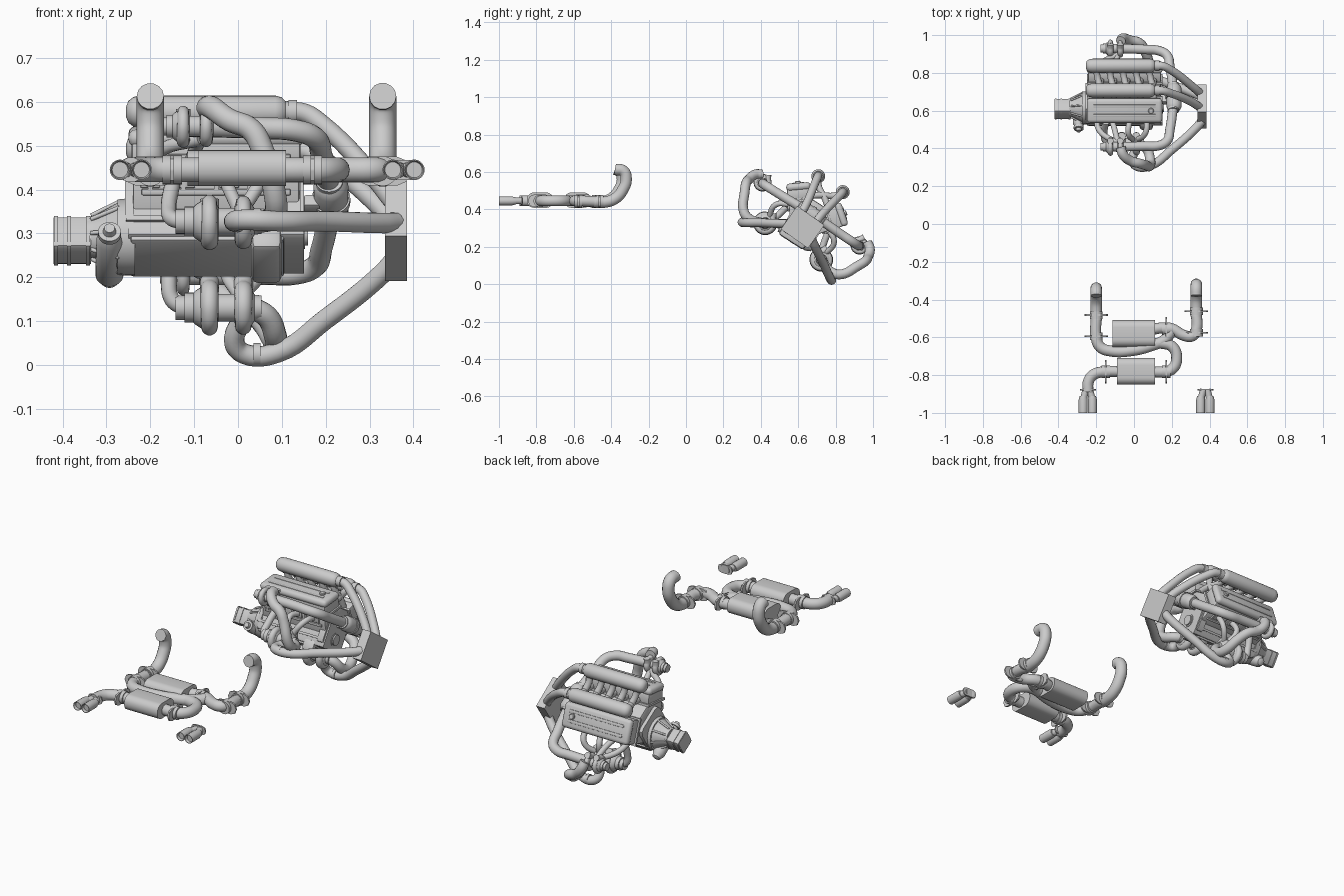
import bpy, bmesh, math
from mathutils import Matrix, Vector

if "Cube" in bpy.data.objects:
    bpy.data.objects.remove(bpy.data.objects["Cube"])

parts = []


def finish(name, bm, loc=(0, 0, 0), rx=0.0):
    bmesh.ops.recalc_face_normals(bm, faces=bm.faces[:])
    me = bpy.data.meshes.new(name)
    bm.to_mesh(me)
    bm.free()
    ob = bpy.data.objects.new(name, me)
    ob.matrix_basis = Matrix.Translation(loc) @ Matrix.Rotation(rx, 4, 'X')
    bpy.context.collection.objects.link(ob)
    parts.append(ob)
    return ob


def box(name, loc, size, bevel=0.0, rx=0.0, axis=None, seg=2):
    """Box; bevels every edge, or only those parallel to one axis."""
    bm = bmesh.new()
    bmesh.ops.create_cube(bm, size=1)
    bmesh.ops.scale(bm, vec=size, verts=bm.verts)
    if bevel:
        es = [e for e in bm.edges if axis is None or
              abs((e.verts[0].co - e.verts[1].co).normalized()[axis]) > 0.9]
        bmesh.ops.bevel(bm, geom=es, offset=bevel, segments=seg, profile=0.5, affect='EDGES')
    return finish(name, bm, loc, rx)


def lathe(name, loc, profile, axis=0, n=24, rx=0.0):
    """Turned solid: profile of (distance along axis, radius)."""
    bm = bmesh.new()
    rings = []
    for t, r in profile:
        ring = []
        for i in range(n):
            a = 2 * math.pi * i / n
            co = [0, 0, 0]
            co[axis] = t
            co[(axis + 1) % 3] = r * math.cos(a)
            co[(axis + 2) % 3] = r * math.sin(a)
            ring.append(bm.verts.new(co))
        rings.append(ring)
    for a, b in zip(rings, rings[1:]):
        for i in range(n):
            j = (i + 1) % n
            bm.faces.new((a[i], a[j], b[j], b[i]))
    bm.faces.new(rings[0])
    bm.faces.new(rings[-1])
    return finish(name, bm, loc, rx)


def pipe(name, pts, r, radii=None):
    """Smooth tube through points, turned into a mesh."""
    cu = bpy.data.curves.new(name, 'CURVE')
    cu.dimensions = '3D'
    cu.bevel_depth = r
    cu.bevel_resolution = 5
    cu.resolution_u = 6
    cu.use_fill_caps = True
    sp = cu.splines.new('BEZIER')
    sp.bezier_points.add(len(pts) - 1)
    for i, (bp, p) in enumerate(zip(sp.bezier_points, pts)):
        bp.co = p
        bp.radius = radii[i] if radii else 1
    for bp in sp.bezier_points:
        bp.handle_left_type = bp.handle_right_type = 'AUTO'
    tmp = bpy.data.objects.new(name + "_curve", cu)
    bpy.context.collection.objects.link(tmp)
    bpy.context.view_layer.update()
    dg = bpy.context.evaluated_depsgraph_get()
    me = bpy.data.meshes.new_from_object(tmp.evaluated_get(dg))
    bpy.data.objects.remove(tmp)
    me.name = name
    ob = bpy.data.objects.new(name, me)
    bpy.context.collection.objects.link(ob)
    parts.append(ob)
    return ob


def turbo(name, x0, y, z, s, R, k):
    """Turbocharger along x: two scrolls, bearing housing and inlet."""
    for dx, q in ((0, 1.0), (0.075 * k, 0.95)):
        pts, rad = [], []
        for i in range(10):
            a = 2 * math.pi * i / 9 * 0.92
            pts.append((x0 + dx, y + s * R * 0.68 * q * math.sin(a), z + R * 0.68 * q * math.cos(a)))
            rad.append(0.75 + 0.25 * i / 9)
        pts.append((x0 + dx, y - s * R * 0.1, z + R * 1.0))
        rad.append(1)
        pipe(name + "_scroll", pts, R * 0.33, rad)
    prof = [(-0.075, 0.42), (-0.055, 0.42), (-0.055, 0.52), (-0.035, 0.52), (-0.03, 0.6),
            (-0.012, 0.78), (0.012, 0.78), (0.02, 0.48), (0.055, 0.48), (0.06, 0.78),
            (0.09, 0.7), (0.1, 0.45), (0.115, 0.42)]
    lathe(name + "_core", (x0, y, z), [(t * k, r * R) for t, r in prof])


# ---------- engine, built upright about its own centre ----------
box("crankcase", (-0.05, 0, 0.015), (0.40, 0.17, 0.15), 0.012, axis=0)
box("oil_pan", (-0.07, 0, -0.044), (0.35, 0.155, 0.05), 0.006)
box("pan_rail", (-0.06, 0, -0.018), (0.39, 0.185, 0.012))
box("sump", (0.065, -0.01, -0.066), (0.07, 0.16, 0.06), 0.015)
box("front_cover", (0.125, 0, 0.03), (0.035, 0.19, 0.14), 0.02, axis=0)
lathe("crank_pulley", (0.138, 0, 0), [(0, .035), (.015, .035), (.015, .028), (.022, .028)])
box("valley_cover", (-0.05, 0, 0.11), (0.38, 0.12, 0.10), 0.01)
tilt = math.radians(38)
for s in (-1, 1):
    d = Vector((0, s * math.sin(tilt), math.cos(tilt)))      # bank direction
    o = Vector((0, s * math.cos(tilt), -math.sin(tilt)))     # outward of bank
    rx = -s * tilt

    def at(x, h, w=0.0):
        return Vector((x, 0, 0)) + d * h + o * w

    # cylinder bank, head and valve cover
    box("cylinder_bank", at(-0.05, 0.10), (0.38, 0.12, 0.12), 0.006, rx)
    box("head_gasket_rail", at(-0.05, 0.155), (0.40, 0.14, 0.012), 0, rx)
    box("cylinder_head", at(-0.05, 0.185), (0.385, 0.125, 0.06), 0.008, rx)
    box("valve_cover", at(-0.05, 0.222), (0.40, 0.13, 0.04), 0.018, rx, seg=3)
    for w in (-0.025, 0.025):
        box("cover_rib", at(-0.05, 0.240, w), (0.33, 0.016, 0.01), 0.003, rx)
    lathe("oil_cap", at(0.09, 0.235), [(0, .015), (.014, .015), (.018, .012)], 2, 16, rx)
    for h, w in ((0.10, 0.062), (0.18, 0.064)):
        box("side_rib", at(-0.05, h, w), (0.34, 0.012, 0.014), 0.003, rx)
    for i in range(5):
        box("bank_web", at(-0.2 + i * 0.075, 0.125, 0.062), (0.01, 0.012, 0.05), 0, rx)

    # intake tank and crossing runners
    ty = s * 0.078
    lathe("intake_tank", (0, ty, 0.28), [(-.255, .012), (-.25, .025), (-.238, .034), (-.22, .037),
          (.085, .037), (.10, .033), (.108, .025), (.115, .024), (.115, .027), (.135, .027)])
    for i in range(5):
        x = -0.20 + i * 0.07
        pipe("intake_runner", [(x, ty, .275), (x + .005, s * .045, .235), (x + .02, -s * .015, .20),
                               (x + .025, -s * .06, .165)], 0.017)
        box("runner_flange", (x, s * .066, .253), (0.045, 0.03, 0.012), 0.003, s * 0.6)

    # pair of turbos on each side
    turbo("lower_turbo", -0.065, s * 0.18, -0.085, s, 0.066, 1.03)
    turbo("upper_turbo", -0.125, s * 0.31, 0.09, s, 0.05, 0.7)

    # exhaust runners from the bank to the turbos
    for i, x in enumerate((-0.2, -0.12, -0.02, 0.07)):
        p = at(x, 0.13, 0.05)
        if i < 2:
            e = Vector((-0.085, s * 0.28, 0.075))
            mid = Vector((x + .02, s * 0.21, 0.085))
        else:
            e = Vector((0.005, s * 0.175, -0.06))
            mid = Vector((x - .01, s * 0.185, 0.03))
        pipe("exhaust_runner", [p, mid, e], 0.015)
        box("exhaust_flange", at(x, 0.13, 0.062), (0.045, 0.01, 0.04), 0.003, rx)
    pipe("turbo_feed", [(-.125, s * .18, -.085), (-.15, s * .17, -.07), (-.158, s * .15, -.03),
                        (-.15, s * .13, .05)], 0.018)

    # air pipes: upper turbo to lower, lower turbo to cooler, cooler to tank
    pipe("turbo_link", [(-.07, s * .335, .125), (-.06, s * .365, .105), (-.02, s * .38, .062), (.03, s * .38, .035),
                        (.055, s * .362, -.005), (.085, s * .305, -.098), (.085, s * .255, -.112),
                        (.065, s * .2, -.095), (.03, s * .18, -.085)], 0.026)
    pipe("cooler_inlet", [(.01, s * .2, -.10), (-.008, s * .255, -.132), (.015, s * .281, -.145),
                          (.09, s * .275, -.145), (.2, s * .205, -.10), (.33, s * .105, -.04),
                          (.36, s * .075, -.02)], 0.0235)
    lathe("pipe_collar", (0.035, s * .282, -.146), [(0, .026), (.016, .026)])
    pipe("tank_pipe", [(.11, ty, .28), (.15, ty, .277), (.19, s * .074, .25), (.31, s * .05, .12),
                       (.352, s * .045, .06)], 0.022)
    pipe("collector_pipe", [(-.07, s * .31, .09), (.06, s * .305, .088), (.13, s * .30, .085),
                            (.175, s * .27, .085), (.19, s * .2, .086), (.208, s * .06, .09)], 0.025)
    lathe("collector_clamp", (.208, s * .075, .09), [(-.008, .031), (.008, .031)], 1)

lathe("collector", (0.212, 0, 0.09), [(-.08, .025), (-.07, .034), (-.055, .04), (-.01, .04), (-.01, .044),
      (.01, .044), (.01, .04), (.055, .04), (.07, .034), (.08, .025)], 1)
box("collector_mount", (0.18, 0, 0.075), (0.06, 0.05, 0.03), 0.005)
box("air_cooler", (0.36, 0, 0.006), (0.05, 0.178, 0.152), rx=math.radians(-2))

# gearbox, bell housing and cross shaft
lathe("bell_housing", (0, 0, -0.01), [(-.345, .046), (-.325, .05), (-.275, .078), (-.275, .086), (-.255, .088),
      (-.235, .088)], 0, 20)
for i in range(8):
    a = math.pi * (i + .5) / 4
    pipe("housing_rib", [(-.335, .05 * math.cos(a), -.01 + .05 * math.sin(a)),
                         (-.27, .082 * math.cos(a), -.01 + .082 * math.sin(a))], 0.005)
box("gearbox", (-0.378, 0, -0.02), (0.086, 0.082, 0.082), 0.01, axis=0)
for x in (-0.415, -0.385, -0.342):
    box("gearbox_band", (x, 0, -0.02), (0.009, 0.088, 0.088), 0.012, axis=0)
box("engine_back_plate", (-0.248, 0, 0.035), (0.02, 0.18, 0.16), 0.03, axis=0)
lathe("cross_shaft", (-0.293, 0, -0.06), [(-.115, .012), (-.1, .015), (-.1, .026), (-.085, .026), (-.085, .02),
      (-.065, .03), (.08, .032), (.09, .027), (.105, .02), (.11, .01)], 1)

# lean the whole engine back
lean = Matrix.Translation((0, 0.62, 0.30)) @ Matrix.Rotation(math.radians(-33), 4, 'X')
for ob in parts:
    ob.matrix_basis = lean @ ob.matrix_basis

# ---------- exhaust, level ----------
Z = 0.445
for side, x, dy, tail in (
        ("left", -0.2, -0.01, [(-.2, -.6, Z), (-.18, -.65, Z), (-.12, -.673, Z), (-.01, -.67, Z),
                               (.09, -.645, Z), (.16, -.615, Z), (.2, -.57, Z)]),
        ("right", 0.33, 0.01, [(.33, -.56, Z), (.31, -.592, Z), (.265, -.59, Z), (.2, -.555, Z),
                               (.15, -.55, Z), (.09, -.56, Z)])):
    rise = [(x, -.38, .613), (x, -.345 + dy, .605), (x, -.33 + dy, .56), (x, -.345 + dy, .51),
            (x, -.39 + dy, .457), (x, -.45 + dy, .438), (x, -.50 + dy, .44)]
    pipe(side + "_downpipe", rise, 0.031)
    pipe(side + "_link_pipe", [(x, -.48 + dy, .44)] + tail, 0.029)
    for y in (-.472 + dy, -.585 + dy):
        box("pipe_flange", (x, y, Z - .003), (0.125, 0.009, 0.066), 0.03, axis=1)
        lathe("pipe_sleeve", (x, y, Z - .003), [(-.02, .034), (.02, .034)], 1)

# silencers with joining pipes
for y, x0, x1 in ((-.58, -.115, .11), (-.78, -.09, .11)):
    box("silencer", ((x0 + x1) / 2, y, .449), (x1 - x0, 0.142, 0.082), 0.038, axis=0, seg=6)
pipe("front_return", [(.09, -.635, Z), (.15, -.632, Z), (.205, -.652, Z), (.226, -.71, Z), (.205, -.765, Z),
                      (.16, -.782, Z), (.09, -.782, Z)], 0.029)
pipe("tail_pipe", [(-.08, -.78, Z), (-.15, -.782, Z), (-.21, -.795, Z), (-.24, -.83, Z), (-.244, -.89, Z)], 0.029)
for x, y in ((.17, -.555), (.17, -.782), (-.15, -.782)):
    box("silencer_flange", (x, y, Z), (0.009, 0.125, 0.066), 0.03, axis=0)
    lathe("silencer_sleeve", (x, y, Z), [(-.022, .033), (.022, .033)])

# twin tips on both sides
for cx in (-0.2445, 0.3775):
    box("tip_flange", (cx, -.878, Z), (0.085, 0.008, 0.046), 0.02, axis=1)
    for s in (-1, 1):
        pipe("tip_neck", [(cx + s * .01, -.875, Z), (cx + s * .015, -.895, Z), (cx + s * .024, -.93, Z)], 0.018)
        lathe("exhaust_tip", (cx + s * .0245, 0, Z), [(-.985, .018), (-1, .021), (-1, .0235), (-.93, .0235),
              (-.91, .019)], 1)

# smooth shading with crisp edges
bpy.ops.object.select_all(action='DESELECT')
for ob in parts:
    ob.select_set(True)
bpy.context.view_layer.objects.active = parts[0]
bpy.ops.object.shade_smooth_by_angle(angle=math.radians(35))
